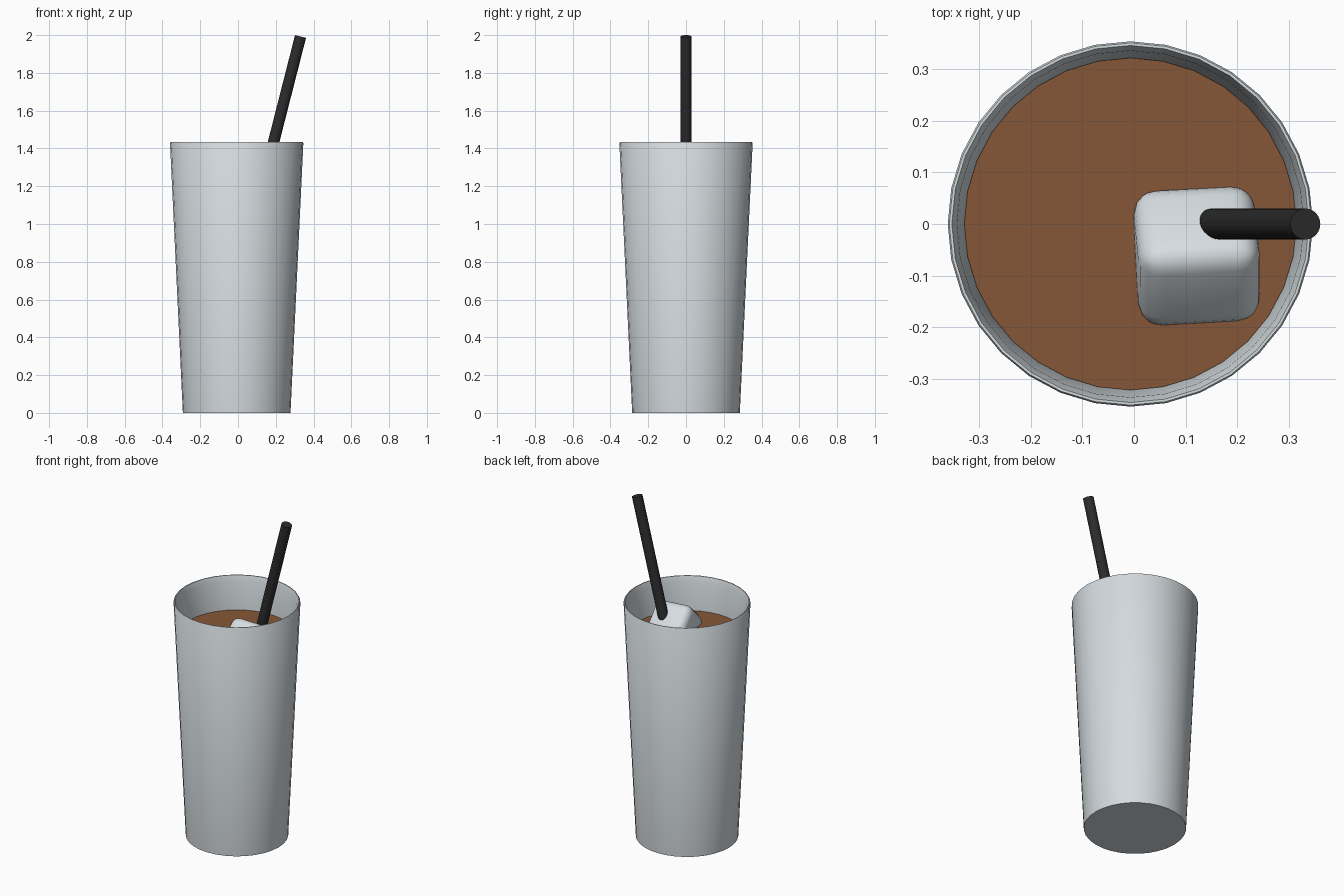
import bpy, bmesh, math
from mathutils import Vector, Matrix

if "Cube" in bpy.data.objects:
    bpy.data.objects.remove(bpy.data.objects["Cube"])

CX = -0.007      # cup axis
SIDES = 32


def material(name, rgb):
    m = bpy.data.materials.new(name)
    m.diffuse_color = (*rgb, 1.0)
    m.use_nodes = True
    m.node_tree.nodes["Principled BSDF"].inputs["Base Color"].default_value = m.diffuse_color
    return m


glass_mat = material("pale_glass", (0.66, 0.71, 0.74))
ice_mat = material("ice_white", (0.68, 0.73, 0.76))
drink_mat = material("brown_drink", (0.24, 0.095, 0.038))
straw_mat = material("black_straw", (0.025, 0.025, 0.025))


def finish(name, bm, mat, angle=35):
    bmesh.ops.recalc_face_normals(bm, faces=bm.faces)
    me = bpy.data.meshes.new(name)
    bm.to_mesh(me)
    bm.free()
    me.materials.append(mat)
    ob = bpy.data.objects.new(name, me)
    bpy.context.collection.objects.link(ob)
    bpy.ops.object.select_all(action='DESELECT')
    ob.select_set(True)
    bpy.context.view_layer.objects.active = ob
    bpy.ops.object.shade_smooth_by_angle(angle=math.radians(angle))
    return ob


def lathe(name, profile, mat):
    """Spin (radius, z) pairs round the cup axis and cap both ends flat."""
    bm = bmesh.new()
    rings = []
    for r, z in profile:
        rings.append([bm.verts.new((CX + r * math.cos(2 * math.pi * i / SIDES),
                                    r * math.sin(2 * math.pi * i / SIDES), z))
                      for i in range(SIDES)])
    for a, b in zip(rings, rings[1:]):
        for i in range(SIDES):
            j = (i + 1) % SIDES
            bm.faces.new((a[i], a[j], b[j], b[i]))
    bm.faces.new(rings[0])
    bm.faces.new(rings[-1])
    return finish(name, bm, mat)


# Tapered tumbler: outside, rim, inside, inner floor
lathe("cup", [(0.285, 0.0), (0.353, 1.428), (0.350, 1.433), (0.345, 1.433),
              (0.335, 1.40), (0.321, 1.22), (0.262, 0.05)], glass_mat)

# Drink filling the tumbler
lathe("drink", [(0.258, 0.055), (0.321, 1.23)], drink_mat)

# Straw leaning to the right
top = Vector((0.331, 0, 1.9926))
bottom = Vector((-0.152, 0, 0.10))
axis = top - bottom
bm = bmesh.new()
bmesh.ops.create_cone(bm, cap_ends=True, segments=24, radius1=0.03, radius2=0.03,
                      depth=axis.length,
                      matrix=Matrix.Translation((top + bottom) / 2)
                      @ axis.to_track_quat('Z', 'Y').to_matrix().to_4x4())
finish("straw", bm, straw_mat)

# Rounded ice cube floating on edge
bm = bmesh.new()
bmesh.ops.create_cube(bm, size=1.0)
bmesh.ops.scale(bm, vec=(0.235, 0.21, 0.21), verts=bm.verts)
bmesh.ops.bevel(bm, geom=bm.edges[:], offset=0.045, segments=4, profile=0.5,
                affect='EDGES')
rot = (Matrix.Rotation(math.radians(3), 4, 'Z')
       @ Matrix.Rotation(math.radians(3), 4, 'Y')
       @ Matrix.Rotation(math.radians(-44), 4, 'X'))
bmesh.ops.transform(bm, matrix=Matrix.Translation((0.121, -0.062, 1.232)) @ rot,
                    verts=bm.verts)
finish("ice_cube", bm, ice_mat)
